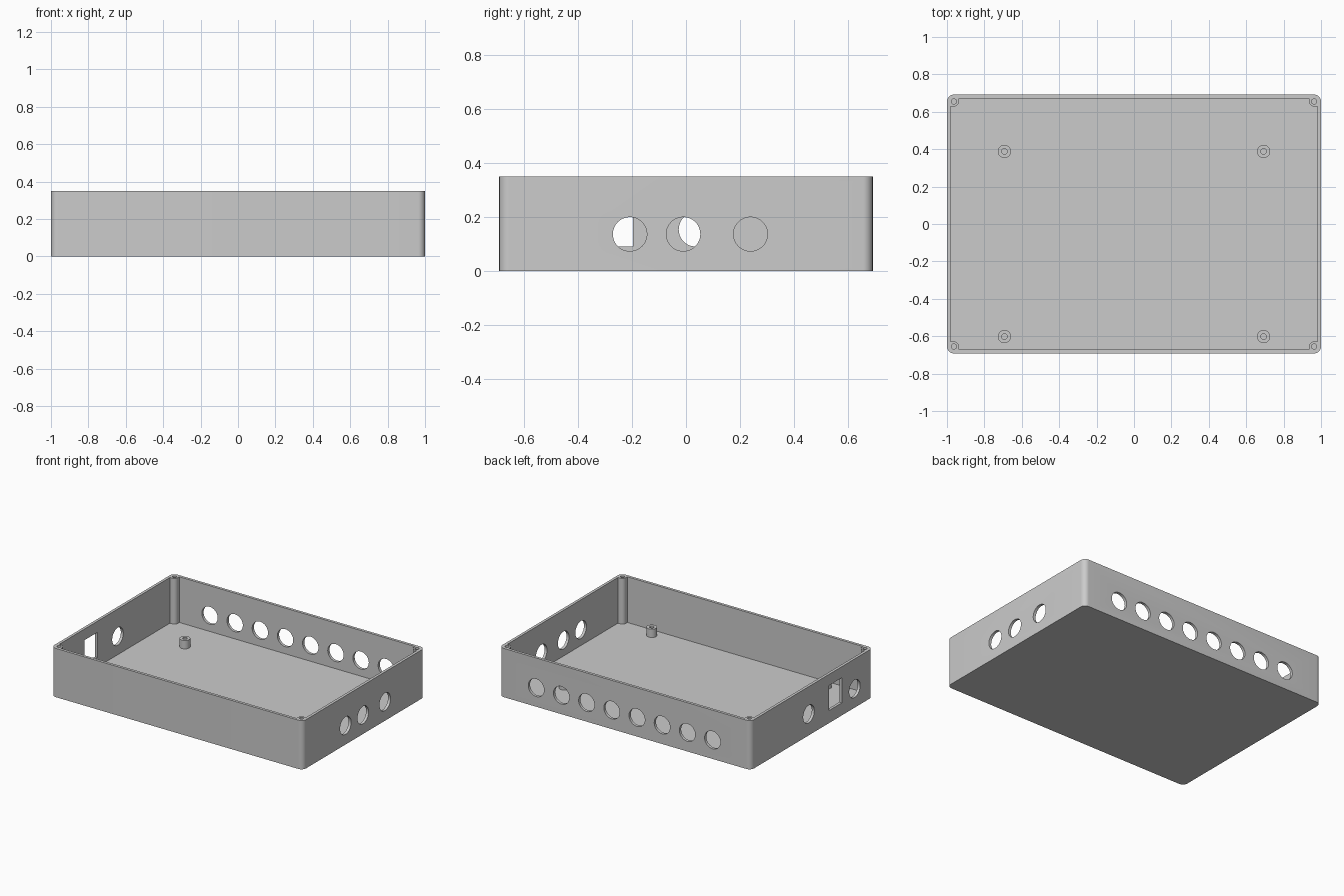
import bpy
import bmesh
from math import cos, sin, pi, radians
from mathutils import Matrix, Vector

if "Cube" in bpy.data.objects:
    bpy.data.objects.remove(bpy.data.objects["Cube"])

HALF_X, HALF_Y, HEIGHT = 1.0, 0.692, 0.35
WALL, FLOOR, CORNER = 0.02, 0.022, 0.037
POST, SCREW, PORT = 0.027, 0.014, 0.063
PORT_Z = 0.136

grey = bpy.data.materials.new("light grey plastic")
grey.use_nodes = True
grey.diffuse_color = (0.6, 0.6, 0.6, 1)
grey.node_tree.nodes["Principled BSDF"].inputs["Base Color"].default_value = (0.6, 0.6, 0.6, 1)


def finish(name, bm):
    bmesh.ops.recalc_face_normals(bm, faces=bm.faces)
    mesh = bpy.data.meshes.new(name)
    bm.to_mesh(mesh)
    bm.free()
    mesh.materials.append(grey)
    obj = bpy.data.objects.new(name, mesh)
    bpy.context.collection.objects.link(obj)
    return obj


def prism(name, outline, z0, z1):
    bm = bmesh.new()
    base = bm.faces.new([bm.verts.new((x, y, z0)) for x, y in outline])
    top = bmesh.ops.extrude_face_region(bm, geom=[base])["geom"]
    verts = [v for v in top if isinstance(v, bmesh.types.BMVert)]
    bmesh.ops.translate(bm, verts=verts, vec=(0, 0, z1 - z0))
    return finish(name, bm)


def cylinder(name, centre, radius, length, axis="Z"):
    turn = {"X": Matrix.Rotation(pi / 2, 4, "Y"),
            "Y": Matrix.Rotation(pi / 2, 4, "X"),
            "Z": Matrix.Identity(4)}[axis]
    bm = bmesh.new()
    bmesh.ops.create_cone(bm, cap_ends=True, segments=48, radius1=radius, radius2=radius,
                          depth=length, matrix=Matrix.Translation(centre) @ turn)
    return finish(name, bm)


def box(name, centre, size):
    bm = bmesh.new()
    bmesh.ops.create_cube(bm, size=1, matrix=Matrix.Translation(centre) @ Matrix.Diagonal((*size, 1)))
    return finish(name, bm)


def cut(obj, cutter):
    mod = obj.modifiers.new("cut", "BOOLEAN")
    mod.operation = "DIFFERENCE"
    mod.solver = "EXACT"
    mod.object = cutter
    bpy.context.view_layer.objects.active = obj
    bpy.ops.object.modifier_apply(modifier=mod.name)
    bpy.data.objects.remove(cutter)


def smooth(obj):
    bpy.ops.object.select_all(action="DESELECT")
    obj.select_set(True)
    bpy.context.view_layer.objects.active = obj
    bpy.ops.object.shade_smooth_by_angle(angle=radians(30))


def arc(cx, cy, r, a0, a1, steps=10):
    angles = [a0 + (a1 - a0) * i / steps for i in range(steps + 1)]
    return [(cx + r * cos(a), cy + r * sin(a)) for a in angles]


def mirror_corners(points):
    """Repeat the +x +y corner path in all four corners, anticlockwise."""
    loop = []
    for sx, sy in ((1, 1), (-1, 1), (-1, -1), (1, -1)):
        part = [(sx * x, sy * y) for x, y in points]
        loop += part if sx * sy > 0 else part[::-1]
    return loop


# Case body with rounded upright corners
px, py = HALF_X - CORNER, HALF_Y - CORNER
case = prism("case_body", mirror_corners(arc(px, py, CORNER, 0, pi / 2)), 0, HEIGHT)

# Cavity that leaves a rounded screw post in each corner
ix, iy = HALF_X - WALL, HALF_Y - WALL
corner = [(ix, py - POST)] + arc(px, py, POST, -pi / 2, -pi) + [(px - POST, iy)]
cut(case, prism("cavity", mirror_corners(corner), FLOOR, HEIGHT + 0.1))

# Screw holes in the corner posts
for sx in (-1, 1):
    for sy in (-1, 1):
        cut(case, cylinder("screw_hole", (sx * px, sy * py, HEIGHT), SCREW, 0.4))

# Round ports in the right-hand end wall
for y in (-0.208, -0.01, 0.239):
    cut(case, cylinder("end_port", (HALF_X, y, PORT_Z), PORT, 0.1, "X"))

# Row of eight ports in the back wall
for i in range(8):
    cut(case, cylinder("back_port", (-0.695 + 0.2 * i, HALF_Y, PORT_Z), PORT, 0.1, "Y"))

# Two round ports and a rectangular socket opening in the opposite end wall
for y, z in ((0.036, 0.153), (-0.485, PORT_Z)):
    cut(case, cylinder("end_port", (-HALF_X, y, z), PORT, 0.1, "X"))
cut(case, box("socket_opening", (-HALF_X, -0.268, 0.18), (0.1, 0.145, 0.18)))
smooth(case)

# Hollow board standoffs on the floor
for x in (-0.693, 0.693):
    for y in (-0.602, 0.388):
        foot = Vector((x, y, FLOOR))
        post = cylinder("board_standoff", foot + Vector((0, 0, 0.03)), 0.035, 0.06)
        cut(post, cylinder("standoff_hole", foot + Vector((0, 0, 0.06)), 0.015, 0.1))
        smooth(post)
